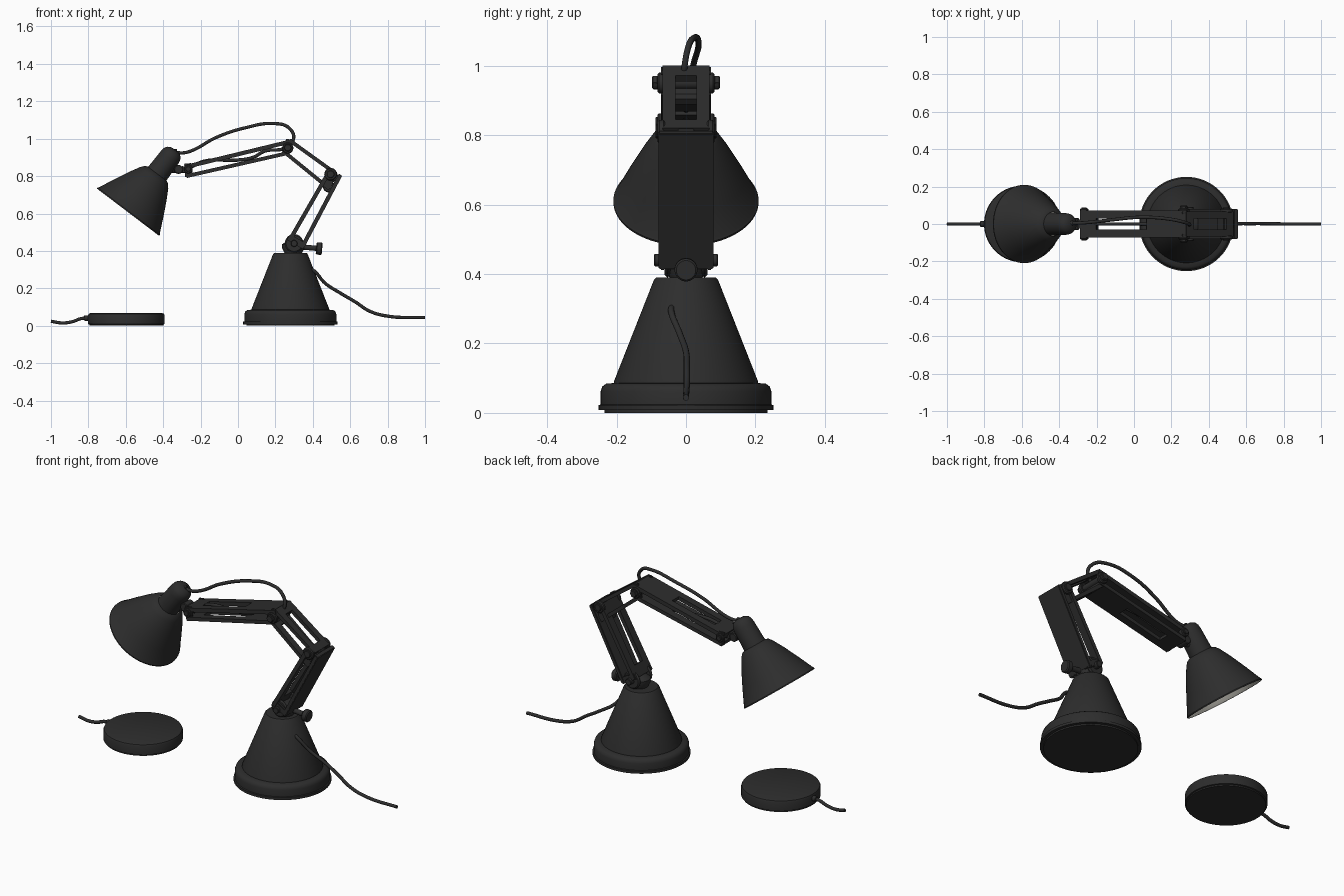
import bpy, bmesh, math
from mathutils import Vector, Matrix

if "Cube" in bpy.data.objects:
    bpy.data.objects.remove(bpy.data.objects["Cube"])


def material(name, rgb):
    m = bpy.data.materials.new(name)
    m.diffuse_color = (*rgb, 1)
    m.use_nodes = True
    m.node_tree.nodes["Principled BSDF"].inputs["Base Color"].default_value = m.diffuse_color
    return m


BLACK = material("matte black", (0.026, 0.026, 0.026))
CREAM = material("warm white", (0.78, 0.76, 0.68))


def finish(name, bm, mat=BLACK, angle=35):
    bmesh.ops.remove_doubles(bm, verts=bm.verts, dist=1e-5)
    bmesh.ops.recalc_face_normals(bm, faces=bm.faces)
    me = bpy.data.meshes.new(name)
    bm.to_mesh(me)
    bm.free()
    me.materials.append(mat)
    ob = bpy.data.objects.new(name, me)
    bpy.context.collection.objects.link(ob)
    bpy.ops.object.select_all(action='DESELECT')
    ob.select_set(True)
    bpy.context.view_layer.objects.active = ob
    bpy.ops.object.shade_smooth_by_angle(angle=math.radians(angle))
    return ob


def lathe(name, profile, origin, axis=(0, 0, 1), mat=BLACK, closed=False, n=64):
    """Revolve (radius, height) points around an axis."""
    bm = bmesh.new()
    rot = Vector((0, 0, 1)).rotation_difference(Vector(axis)).to_matrix().to_4x4()
    M = Matrix.Translation(origin) @ rot
    rings = [[bm.verts.new(M @ Vector((r * math.cos(2 * math.pi * i / n),
                                       r * math.sin(2 * math.pi * i / n), h)))
              for i in range(n)] for r, h in profile]
    pairs = list(zip(rings, rings[1:])) + ([(rings[-1], rings[0])] if closed else [])
    for a, b in pairs:
        for i in range(n):
            j = (i + 1) % n
            bm.faces.new((a[i], a[j], b[j], b[i]))
    return finish(name, bm, mat)


def rod(name, a, b, r, n=24):
    """Cylinder with softened ends from a to b."""
    a, b = Vector(a), Vector(b)
    L, c = (b - a).length, r * 0.15
    return lathe(name, [(0, 0), (r - c, 0), (r, c), (r, L - c), (r - c, L), (0, L)],
                 a, (b - a).normalized(), n=n)


def plate(name, p, q, w, t, slot=None, y=0.0, bevel=0.003):
    """Flat bar between two (x, z) points; slot = (start, end, half width)."""
    p, q = Vector((p[0], y, p[1])), Vector((q[0], y, q[1]))
    u = (q - p).normalized()
    v = Vector((0, 1, 0))
    k = u.cross(v)
    L = (q - p).length
    if slot:
        s0, s1, h = slot[0] * L, slot[1] * L, slot[2]
        parts = [(0, L, h, w / 2), (0, L, -w / 2, -h), (0, s0, -h, h), (s1, L, -h, h)]
    else:
        parts = [(0, L, -w / 2, w / 2)]
    bm = bmesh.new()
    for u0, u1, v0, v1 in parts:
        M = Matrix.Identity(4)
        for i, col in enumerate((u * (u1 - u0), v * (v1 - v0), k * t,
                                 p + u * (u0 + u1) / 2 + v * (v0 + v1) / 2)):
            M.col[i][:3] = col
        bmesh.ops.create_cube(bm, size=1, matrix=M)
    if not slot:
        bmesh.ops.bevel(bm, geom=bm.edges[:], offset=bevel, segments=2, affect='EDGES')
    return finish(name, bm)


def cord(name, pts, r=0.009):
    cu = bpy.data.curves.new(name, 'CURVE')
    cu.dimensions = '3D'
    cu.bevel_depth, cu.bevel_resolution, cu.resolution_u = r, 3, 8
    cu.use_fill_caps = True
    sp = cu.splines.new('BEZIER')
    sp.bezier_points.add(len(pts) - 1)
    for bp, co in zip(sp.bezier_points, pts):
        bp.co = co
        bp.handle_left_type = bp.handle_right_type = 'AUTO'
    cu.materials.append(BLACK)
    ob = bpy.data.objects.new(name, cu)
    bpy.context.collection.objects.link(ob)
    bpy.ops.object.select_all(action='DESELECT')
    ob.select_set(True)
    bpy.context.view_layer.objects.active = ob
    bpy.ops.object.convert(target='MESH')
    return ob


# Base: flange, rounded rim and tapered body
lathe("base", [(0, 0), (0.235, 0), (0.235, 0.008), (0.252, 0.008), (0.252, 0.022),
               (0.246, 0.024), (0.246, 0.062), (0.241, 0.076), (0.230, 0.084),
               (0.208, 0.086), (0.207, 0.092), (0.092, 0.384), (0.086, 0.390),
               (0, 0.390)], (0.28, 0, 0))
lathe("base_socket", [(0, 0), (0.045, 0), (0.06, 0.03), (0.06, 0.05), (0.03, 0.07),
                      (0, 0.07)], (0.295, 0, 0.385), n=32)

# Puck with its cord
lathe("puck", [(0, 0), (0.198, 0), (0.198, 0.007), (0.205, 0.009), (0.205, 0.055),
               (0.201, 0.064), (0.192, 0.068), (0, 0.068)], (-0.597, 0, 0))
rod("puck_cord_relief", (-0.785, 0, 0.042), (-0.822, 0, 0.04), 0.015)
cord("puck_cord", [(-0.79, 0, 0.042), (-0.84, 0, 0.038), (-0.885, 0, 0.022),
                   (-0.94, 0, 0.015), (-1.0, 0, 0.024)])

# Base cord
cord("base_cord", [(0.385, -0.04, 0.305), (0.405, -0.043, 0.295), (0.465, -0.018, 0.228),
                   (0.545, 0, 0.176), (0.626, 0.002, 0.128), (0.706, 0.002, 0.077),
                   (0.81, 0, 0.05), (1.0, 0, 0.044)])

# Base hinge with clamp knob
for s, side in ((-1, "front"), (1, "back")):
    rod(side + "_base_cheek", (0.30, s * 0.045, 0.44), (0.30, s * 0.062, 0.44), 0.05, 32)
    plate(side + "_base_link", (0.27, 0.475), (0.355, 0.425), 0.015, 0.035, y=s * 0.068)
rod("base_hinge_pin", (0.30, -0.092, 0.44), (0.30, 0.092, 0.44), 0.018)
rod("knob_shaft", (0.30, 0, 0.425), (0.43, 0, 0.413), 0.014)
rod("knob", (0.418, 0, 0.414), (0.450, 0, 0.411), 0.033, 32)

# Lower arm: solid outer plate, slotted inner plate
plate("lower_arm_outer", (0.342, 0.418), (0.548, 0.808), 0.158, 0.022)
plate("lower_arm_inner", (0.275, 0.455), (0.488, 0.825), 0.158, 0.022, (0.15, 0.85, 0.035))

# Middle arm: two slotted links
plate("middle_arm_upper", (0.275, 0.992), (0.525, 0.812), 0.134, 0.02, (0.16, 0.86, 0.03))
plate("middle_arm_lower", (0.250, 0.927), (0.490, 0.732), 0.134, 0.02, (0.16, 0.86, 0.03))

# Upper arm: two slotted plates
plate("upper_arm_top", (-0.285, 0.848), (0.285, 0.986), 0.145, 0.022, (0.15, 0.62, 0.03))
plate("upper_arm_bottom", (-0.275, 0.800), (0.275, 0.925), 0.145, 0.020, (0.15, 0.62, 0.03))

# Hinges: end links on both sides, cross pins with caps
hinges = {"elbow": ((0.502, 0.832), (0.480, 0.738), (0.495, 0.810), 0.034),
          "shoulder": ((0.278, 0.995), (0.252, 0.915), (0.266, 0.950), 0.030),
          "head_end": ((-0.268, 0.868), (-0.262, 0.795), (-0.266, 0.838), 0.024)}
for name, (a, b, c, r) in hinges.items():
    for s, side in ((-1, "front"), (1, "back")):
        plate(f"{name}_{side}_link", a, b, 0.014, 0.04, y=s * 0.06)
        rod(f"{name}_{side}_cap", (c[0], s * 0.06, c[1]), (c[0], s * 0.082, c[1]), r)
    w = 0.096 if name == "shoulder" else 0.088
    rod(f"{name}_pin", (c[0], -w, c[1]), (c[0], w, c[1]), r * 0.6)
for name, s in (("elbow_roller", 0.502), ("elbow_lower_roller", 0.485)):
    z = 0.80 if s > 0.5 else 0.745
    rod(name, (s, -0.026, z), (s, 0.026, z), 0.032)
for s in (-1, 1):
    rod("shoulder_nut", (0.266, s * 0.08, 0.952), (0.266, s * 0.098, 0.952), 0.021, 6)

# Head joint between arm and lamp head
rod("head_joint_block", (-0.27, 0, 0.835), (-0.36, 0, 0.835), 0.017)
rod("head_joint_barrel", (-0.318, -0.032, 0.836), (-0.318, 0.032, 0.836), 0.024)
plate("head_joint_tongue", (-0.255, 0.832), (-0.305, 0.838), 0.05, 0.032)

# Lamp head: tilted bell shade, neck, white lining and bulb
C, AX = Vector((-0.588, 0, 0.607)), Vector((0.605, 0, 0.797)).normalized()
lathe("lamp_shade", [(0.209, 0), (0.209, 0.006), (0.204, 0.012), (0.168, 0.090),
                     (0.126, 0.175), (0.094, 0.232), (0.078, 0.252), (0.064, 0.258),
                     (0.064, 0.252), (0.072, 0.246), (0.088, 0.228), (0.120, 0.170),
                     (0.162, 0.085), (0.199, 0.008), (0.204, 0)], C, AX, closed=True)
lathe("shade_lining", [(0.203, 0.001), (0.1985, 0.008), (0.1615, 0.085), (0.1195, 0.170),
                       (0.0875, 0.228), (0.0, 0.246), (0.0, 0.243), (0.0855, 0.225),
                       (0.117, 0.168), (0.159, 0.083), (0.197, 0.006)],
      C, AX, CREAM, closed=True)
lathe("lamp_neck", [(0, 0.25), (0.062, 0.25), (0.060, 0.29), (0.058, 0.365), (0.055, 0.388),
                    (0.046, 0.405), (0.028, 0.416), (0, 0.419)], C, AX)
lathe("bulb", [(0, 0.24), (0.022, 0.24), (0.024, 0.20)]
      + [(0.048 * math.sin(a), 0.135 - 0.048 * math.cos(a))
         for a in [math.pi * i / 12 for i in range(10, -1, -1)]], C, AX, CREAM, n=32)

# Head cord looping over the shoulder and back along the upper arm
rod("head_cord_relief", (-0.37, 0.005, 0.93), (-0.325, 0.005, 0.93), 0.014)
cord("head_cord", [(-0.35, 0.005, 0.932), (-0.30, 0.005, 0.924), (-0.25, 0.008, 0.935),
                   (-0.12, 0.022, 1.005), (0.037, 0.036, 1.058), (0.198, 0.025, 1.081),
                   (0.272, 0.008, 1.058), (0.297, -0.004, 1.0), (0.25, -0.006, 0.95),
                   (0.144, -0.004, 0.934), (0.08, -0.002, 0.900), (0.0, 0, 0.886),
                   (-0.18, 0, 0.880), (-0.262, 0, 0.842)])
